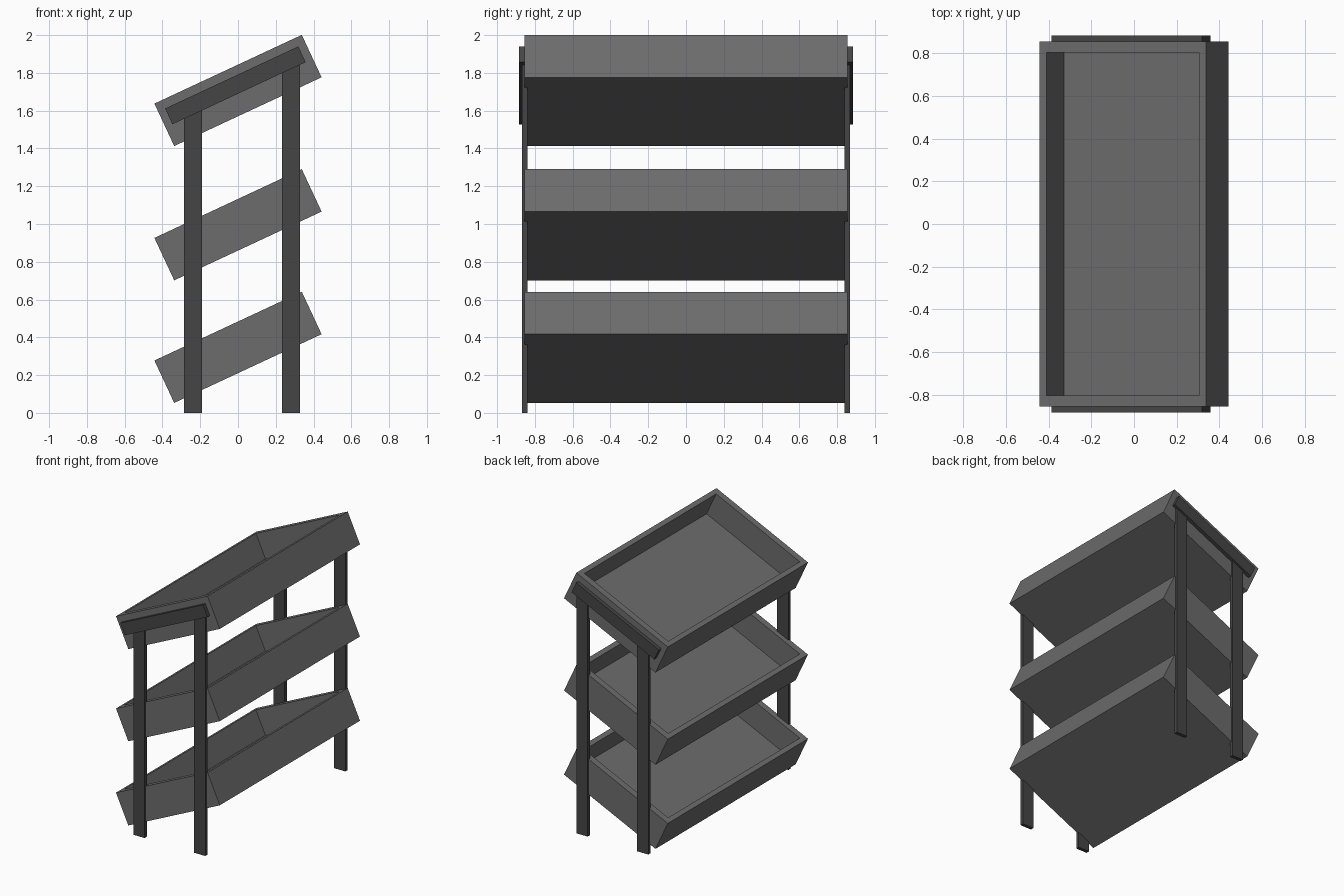
import bpy, bmesh, math
from mathutils import Matrix, Vector

if "Cube" in bpy.data.objects:
    bpy.data.objects.remove(bpy.data.objects["Cube"])

TILT = math.radians(25)


def material(name, v):
    m = bpy.data.materials.new(name)
    m.diffuse_color = (v, v, v, 1)
    m.use_nodes = True
    m.node_tree.nodes["Principled BSDF"].inputs["Base Color"].default_value = m.diffuse_color
    return m


tray_mat = material("mid grey", 0.15)
frame_mat = material("dark grey", 0.06)


def finish(bm, name, mat):
    bmesh.ops.recalc_face_normals(bm, faces=bm.faces)
    me = bpy.data.meshes.new(name)
    bm.to_mesh(me)
    bm.free()
    me.materials.append(mat)
    ob = bpy.data.objects.new(name, me)
    bpy.context.collection.objects.link(ob)
    return ob


def box(size):
    bm = bmesh.new()
    bmesh.ops.create_cube(bm, size=1)
    bmesh.ops.scale(bm, vec=size, verts=bm.verts)
    return bm


def tilt(bm, loc):
    bm.transform(Matrix.Translation(loc) @ Matrix.Rotation(-TILT, 4, 'Y'))


# Open tray: box whose top is inset and sunk, then tilted
def tray(name, z):
    L, W, H = 0.861, 1.708, 0.248
    wall_x, wall_y, floor = 0.037, 0.052, 0.055
    bm = box((L, W, H))
    top = max(bm.faces, key=lambda f: f.calc_center_median().z)
    bmesh.ops.inset_region(bm, faces=[top], thickness=0.01)
    for v in top.verts:
        v.co.x = math.copysign(L / 2 - wall_x, v.co.x)
        v.co.y = math.copysign(W / 2 - wall_y, v.co.y)
    new = bmesh.ops.extrude_face_region(bm, geom=[top])["geom"]
    for v in new:
        if isinstance(v, bmesh.types.BMVert):
            v.co.z = -H / 2 + floor
    if top.is_valid:
        bmesh.ops.delete(bm, geom=[top], context='FACES_ONLY')
    tilt(bm, Vector((0, 0, z)))
    finish(bm, name, tray_mat)


for n, z in (("lower_tray", 0.347), ("middle_tray", 0.996), ("upper_tray", 1.707)):
    tray(n, z)

# Side frames: two upright legs and a sloping rail at each end
for side, s in (("front", -1), ("back", 1)):
    for end, x in (("low", -0.238), ("high", 0.28)):
        bm = box((0.096, 0.027, 1))
        for v in bm.verts:
            top_vert = v.co.z > 0
            v.co += Vector((x, s * 0.8535, 0))
            # leg tops follow the slope behind the rail
            v.co.z = 1.738 + (v.co.x + 0.014) * math.tan(TILT) if top_vert else 0
        finish(bm, f"{side}_{end}_leg", frame_mat)
    bm = box((0.778, 0.032, 0.092))
    tilt(bm, Vector((-0.014, s * 0.867, 1.734)))
    finish(bm, f"{side}_rail", frame_mat)
